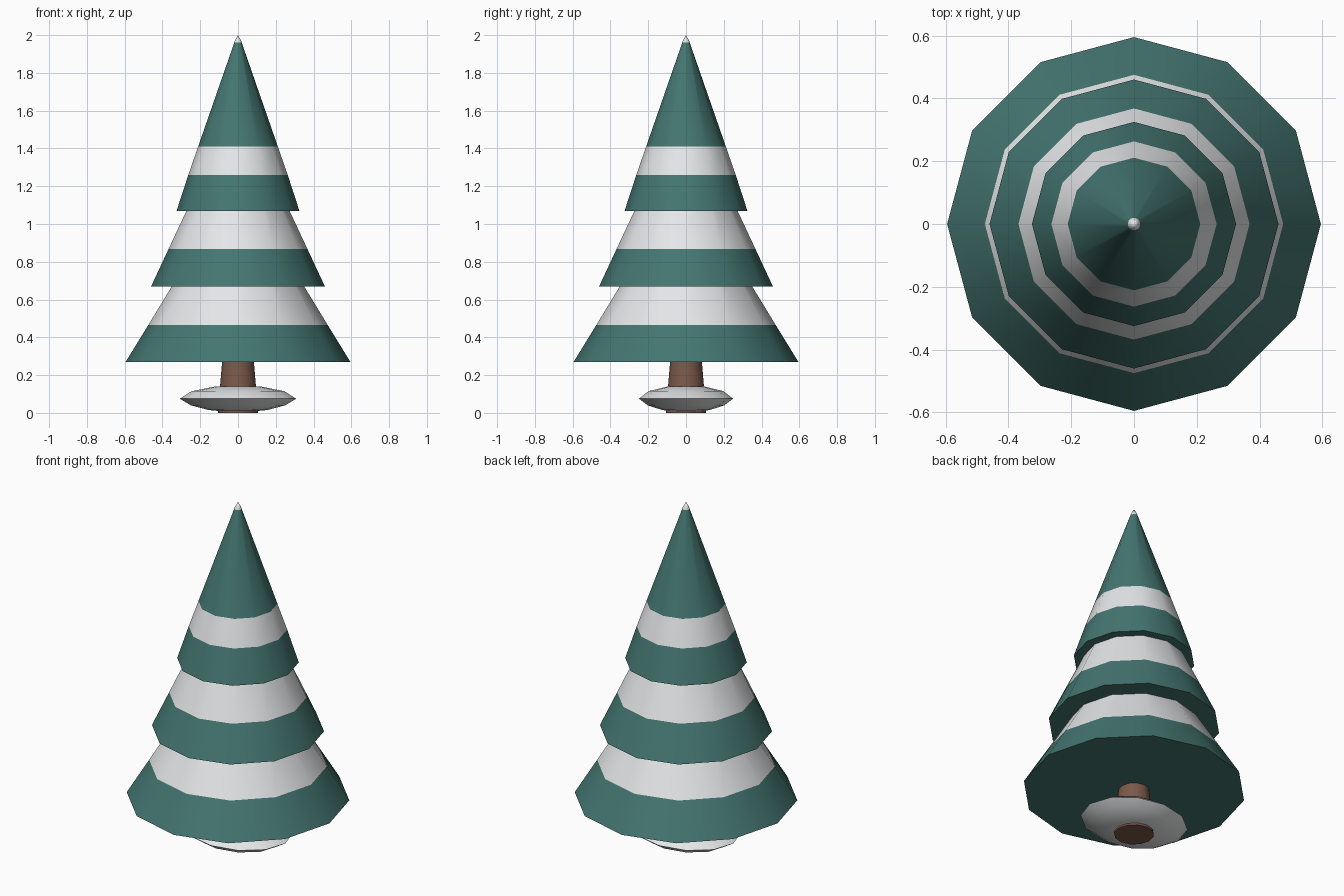
import bpy
import bmesh
from math import cos, sin, pi, radians

cube = bpy.data.objects.get("Cube")
if cube:
    bpy.data.objects.remove(cube, do_unlink=True)

SIDES = 12


def material(name, colour):
    mat = bpy.data.materials.new(name)
    mat.use_nodes = True
    mat.diffuse_color = (*colour, 1)
    bsdf = next(n for n in mat.node_tree.nodes if n.type == 'BSDF_PRINCIPLED')
    bsdf.inputs["Base Color"].default_value = (*colour, 1)
    return mat


GREEN = material("pine_green", (0.058, 0.18, 0.165))
WHITE = material("snow_white", (0.8, 0.81, 0.82))
BROWN = material("bark_brown", (0.20, 0.10, 0.07))


def lathe(name, profile, mats, bands=None, stretch_y=1.0):
    """Spin (radius, z) points from bottom to top; bands gives a material index per step."""
    bm = bmesh.new()
    rings = []
    for r, z in profile:
        if r == 0:
            rings.append([bm.verts.new((0, 0, z))] * SIDES)
        else:
            rings.append([bm.verts.new((r * cos(2 * pi * i / SIDES),
                                        r * sin(2 * pi * i / SIDES) * stretch_y, z))
                          for i in range(SIDES)])
    for k, (low, high) in enumerate(zip(rings, rings[1:])):
        for i in range(SIDES):
            j = (i + 1) % SIDES
            corners = list(dict.fromkeys((low[i], low[j], high[j], high[i])))
            face = bm.faces.new(corners)
            face.material_index = bands[k] if bands else 0
    # Flat caps on open ends
    if profile[0][0] > 0:
        bm.faces.new(rings[0][::-1])
    if profile[-1][0] > 0:
        bm.faces.new(rings[-1])
    bmesh.ops.recalc_face_normals(bm, faces=bm.faces)
    mesh = bpy.data.meshes.new(name)
    bm.to_mesh(mesh)
    bm.free()
    for mat in mats:
        mesh.materials.append(mat)
    obj = bpy.data.objects.new(name, mesh)
    bpy.context.collection.objects.link(obj)
    bpy.ops.object.select_all(action='DESELECT')
    obj.select_set(True)
    bpy.context.view_layer.objects.active = obj
    bpy.ops.object.shade_smooth_by_angle(angle=radians(40))
    return obj


# Trunk and the oval snow mound around its foot
lathe("trunk", [(0.107, 0), (0.095, 0.14), (0.08, 0.32)], [BROWN])
lathe("snow_mound", [(0.10, 0.01), (0.155, 0.015), (0.25, 0.04), (0.308, 0.075),
                     (0.245, 0.115), (0.12, 0.14), (0, 0.142)],
      [WHITE], stretch_y=0.81)

# Branch tiers, each green at the hem with a snow band above
lathe("lower_branches", [(0.595, 0.27), (0.475, 0.465), (0.21, 0.9)],
      [GREEN, WHITE], bands=[0, 1])
lathe("middle_branches", [(0.46, 0.67), (0.368, 0.867), (0.165, 1.3)],
      [GREEN, WHITE], bands=[0, 1])
lathe("upper_branches", [(0.325, 1.07), (0.263, 1.26), (0.211, 1.41), (0.018, 1.965)],
      [GREEN, WHITE], bands=[0, 1, 0])

# Snowy tip
lathe("snow_tip", [(0.02, 1.96), (0.016, 1.972), (0, 2.0)], [WHITE])
